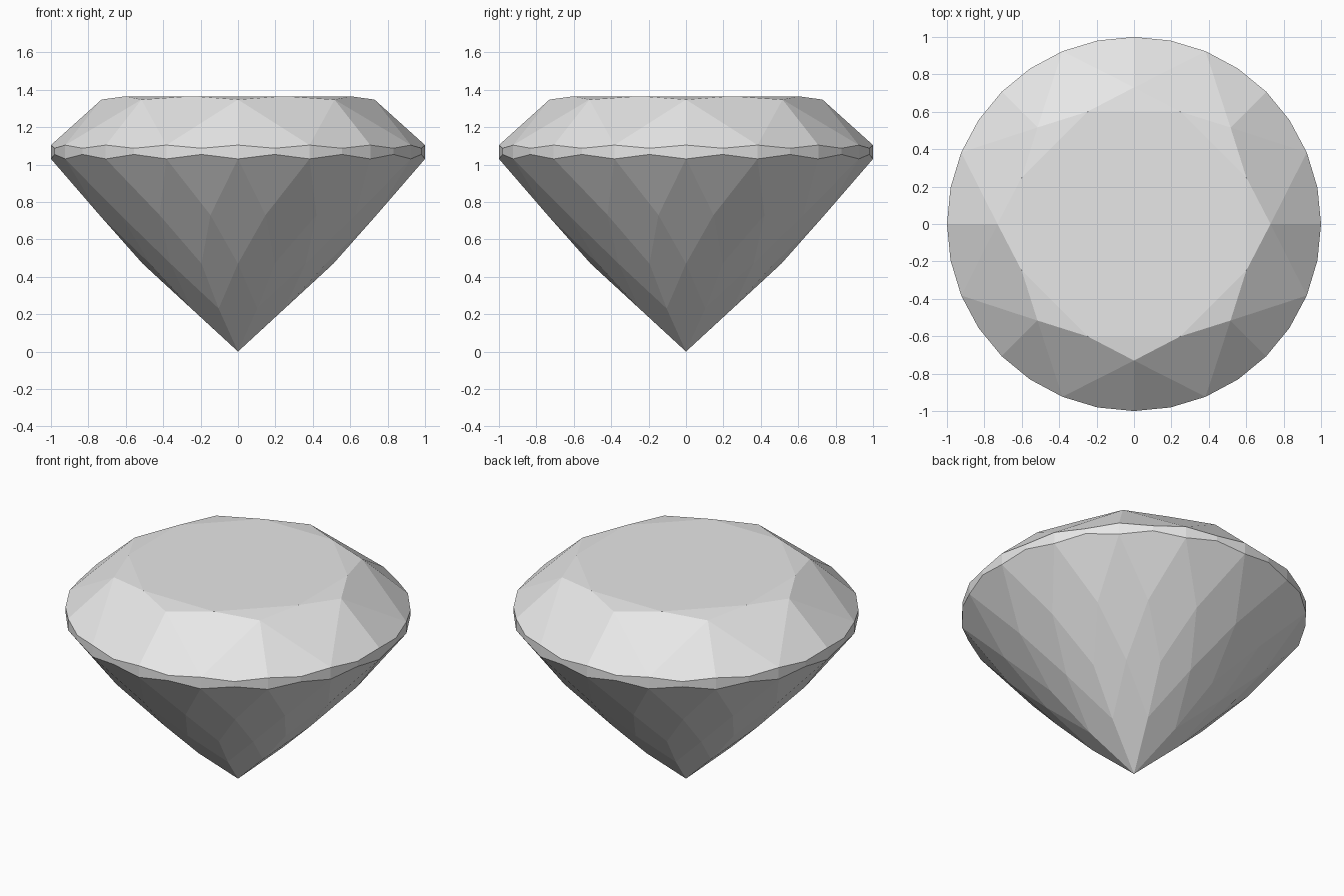
import bpy
import bmesh
from math import cos, sin, pi

cube = bpy.data.objects.get("Cube")
if cube:
    bpy.data.objects.remove(cube, do_unlink=True)

STEPS = 32  # angular steps around the gem


def material(name, rgb):
    mat = bpy.data.materials.new(name)
    mat.use_nodes = True
    color = (*rgb, 1.0)
    mat.diffuse_color = color
    mat.node_tree.nodes["Principled BSDF"].inputs["Base Color"].default_value = color
    return mat


bm = bmesh.new()


def ring(radius, z, start, step):
    """Vertices keyed by angular step."""
    return {i: bm.verts.new((radius * cos(2 * pi * i / STEPS),
                             radius * sin(2 * pi * i / STEPS), z))
            for i in range(start, STEPS, step)}


def facet(*corners):
    bm.faces.new([r[i % STEPS] for r, i in corners])


# Rings of facet corners, from the table down to the point
table = ring(0.65, 1.365, 2, 4)
star = ring(0.73, 1.347, 0, 4)
upper = ring(1.0, 1.104, 0, 2) | ring(1.0, 1.087, 1, 2)
lower = ring(1.0, 1.03, 0, 2) | ring(1.0, 1.054, 1, 2)
break_ring = ring(0.755, 0.73, 1, 2)
mid_ring = ring(0.51, 0.47, 0, 2)
low_ring = ring(0.27, 0.23, 2, 4)
point = bm.verts.new((0, 0, 0))

# Crown: flat table, star triangles and kites
bm.faces.new([table[i] for i in sorted(table)])
for i in range(0, STEPS, 4):
    facet((table, i - 2), (star, i), (table, i + 2))
    facet((table, i + 2), (star, i), (upper, i + 2), (star, i + 4))
    # Upper girdle facets on both sides of each star tip
    facet((star, i), (upper, i), (upper, i + 1), (upper, i + 2))
    facet((star, i), (upper, i - 2), (upper, i - 1), (upper, i))

# Scalloped girdle band
for i in range(STEPS):
    facet((upper, i), (lower, i), (lower, i + 1), (upper, i + 1))

# Pavilion: girdle facets, then a tier of kites
for i in range(0, STEPS, 2):
    facet((lower, i), (break_ring, i + 1), (lower, i + 2), (lower, i + 1))
    facet((lower, i), (break_ring, i - 1), (mid_ring, i), (break_ring, i + 1))

# Lower pavilion: paired facets and long kites meeting at the point
for i in range(0, STEPS, 4):
    for side in (-1, 1):
        facet((break_ring, i + side), (mid_ring, i),
              (low_ring, i + 2 * side), (mid_ring, i + 2 * side))
    bm.faces.new([mid_ring[i], low_ring[(i - 2) % STEPS], point, low_ring[i + 2]])

bmesh.ops.recalc_face_normals(bm, faces=bm.faces)
mesh = bpy.data.meshes.new("cut_gem")
bm.to_mesh(mesh)
bm.free()
mesh.materials.append(material("pale_grey", (0.8, 0.8, 0.8)))
gem = bpy.data.objects.new("cut_gem", mesh)
bpy.context.collection.objects.link(gem)
